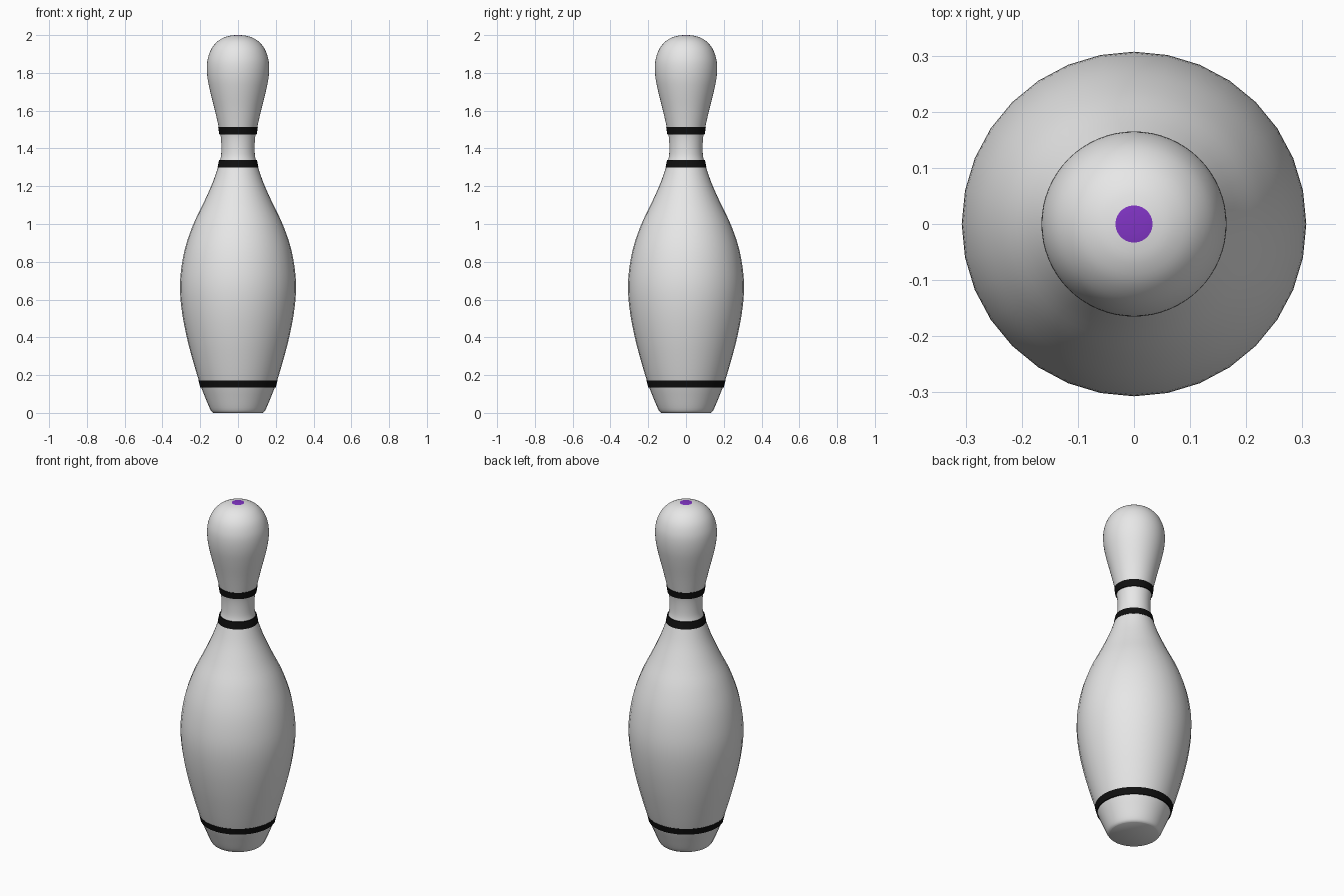
import bpy
import bmesh
from math import cos, sin, pi, radians

cube = bpy.data.objects.get("Cube")
if cube:
    bpy.data.objects.remove(cube)


def material(name, rgb):
    mat = bpy.data.materials.new(name)
    mat.use_nodes = True
    mat.diffuse_color = (*rgb, 1)
    mat.node_tree.nodes["Principled BSDF"].inputs["Base Color"].default_value = (*rgb, 1)
    return mat


white = material("white", (0.8, 0.8, 0.8))
black = material("black", (0.005, 0.005, 0.005))
purple = material("purple", (0.22, 0.035, 0.56))


def smooth_profile(points, steps=4):
    """Spline through (radius, height) points."""
    ext = [points[0], *points, points[-1]]
    out = []
    for a, b, c, d in zip(ext, ext[1:], ext[2:], ext[3:]):
        for i in range(steps):
            t = i / steps
            out.append(tuple(
                q + 0.5 * t * (r - p + t * (2*p - 5*q + 4*r - s + t * (3*(q - r) + s - p)))
                for p, q, r, s in zip(a, b, c, d)))
    return out + [points[-1]]


def lathe(name, profile, mats, segments, cap_bottom=False, cap_top=False):
    """Turn an upward profile around z; an optional flat cap closes each end."""
    bm = bmesh.new()
    rings = [[bm.verts.new((r * cos(2*pi*i/segments), r * sin(2*pi*i/segments), z))
              for i in range(segments)] for r, z in profile]
    for lo, hi in zip(rings, rings[1:]):
        for i in range(segments):
            j = (i + 1) % segments
            bm.faces.new((lo[i], lo[j], hi[j], hi[i]))
    if cap_bottom:
        bm.faces.new(rings[0][::-1])
    if cap_top:
        bm.faces.new(rings[-1])
    mesh = bpy.data.meshes.new(name)
    bm.to_mesh(mesh)
    bm.free()
    obj = bpy.data.objects.new(name, mesh)
    bpy.context.collection.objects.link(obj)
    for mat in mats:
        mesh.materials.append(mat)
    bpy.ops.object.select_all(action="DESELECT")
    obj.select_set(True)
    bpy.context.view_layer.objects.active = obj
    bpy.ops.object.shade_smooth_by_angle(angle=radians(40))
    return obj


# Belly, from the flat foot up to the lower neck stripe
belly = [(0.13, 0), (0.145, 0.015), (0.173, 0.08), (0.202, 0.155), (0.237, 0.27),
         (0.271, 0.4), (0.296, 0.53), (0.307, 0.65), (0.301, 0.76), (0.278, 0.88),
         (0.236, 1.0), (0.183, 1.11), (0.134, 1.22), (0.1, 1.32)]
lathe("body", smooth_profile(belly), [white], 32, cap_bottom=True)

# Neck and rounded head
head = [(0.1, 1.32), (0.09, 1.36), (0.088, 1.41), (0.091, 1.46), (0.099, 1.5),
        (0.122, 1.6), (0.147, 1.7), (0.161, 1.77), (0.165, 1.83), (0.159, 1.88),
        (0.14, 1.929), (0.108, 1.967), (0.07, 1.989), (0.033, 1.998), (0.004, 2.0)]
head_obj = lathe("neck_and_head", smooth_profile(head), [white, purple], 64, cap_top=True)

# Purple spot on the crown
for face in head_obj.data.polygons:
    if face.center.z > 1.998:
        face.material_index = 1

# Painted stripes, as thin raised bands
stripes = {
    "foot_stripe": [(0.194, 0.135), (0.2, 0.135), (0.209, 0.172), (0.204, 0.172)],
    "lower_neck_stripe": [(0.1, 1.3), (0.108, 1.3), (0.1, 1.34), (0.092, 1.34)],
    "upper_neck_stripe": [(0.09, 1.475), (0.099, 1.475), (0.105, 1.513), (0.1, 1.513)],
}
for name, profile in stripes.items():
    lathe(name, profile, [black], 32)
